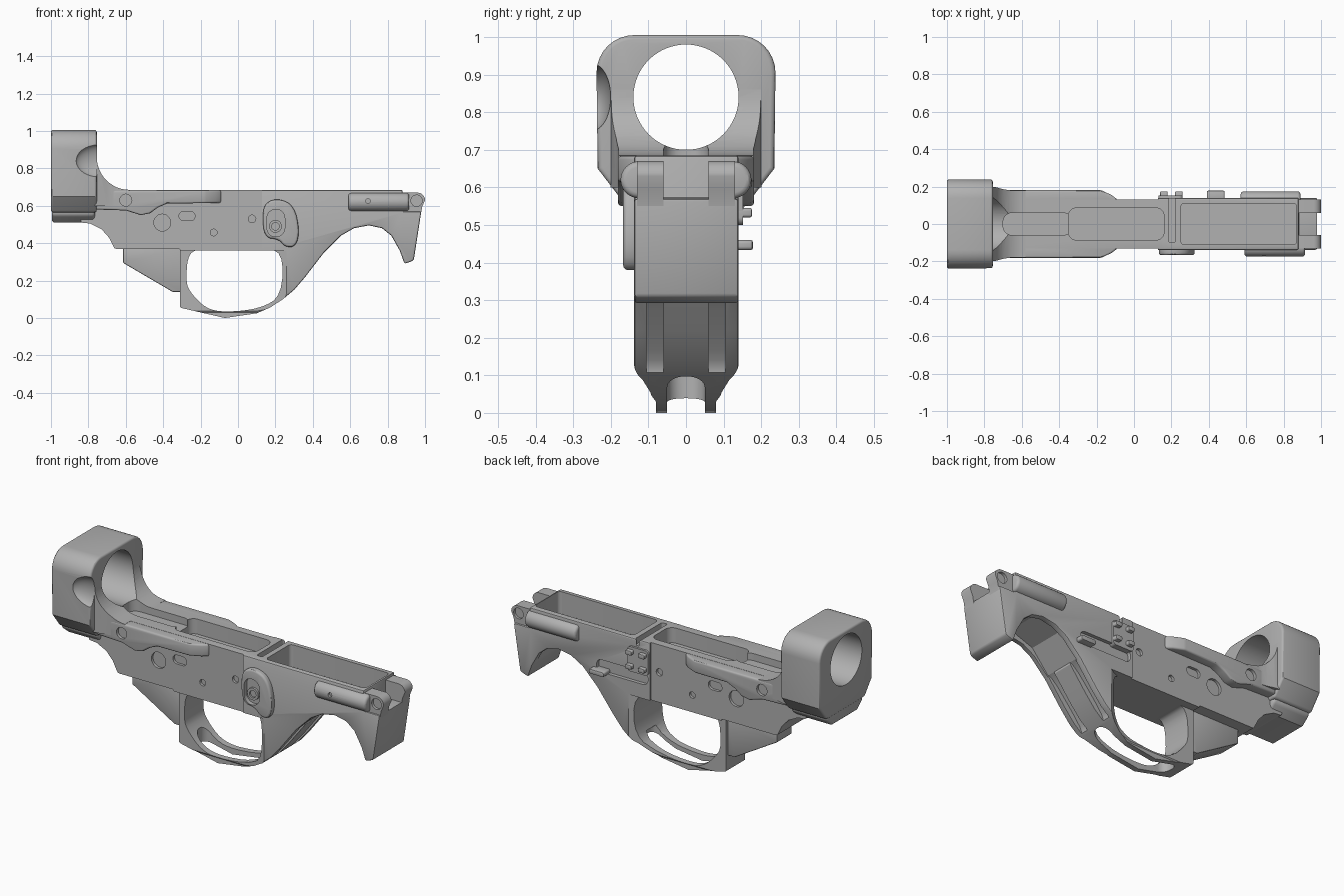
import bpy, bmesh, math
from mathutils import Matrix, Vector

default = bpy.data.objects.get("Cube")
if default:
    bpy.data.objects.remove(default, do_unlink=True)

metal = bpy.data.materials.new("satin grey")
metal.use_nodes = True
COLOUR = (0.44, 0.44, 0.44, 1)
metal.diffuse_color = COLOUR
metal.node_tree.nodes["Principled BSDF"].inputs["Base Color"].default_value = COLOUR


def finish(name, bm):
    bmesh.ops.recalc_face_normals(bm, faces=bm.faces)
    mesh = bpy.data.meshes.new(name)
    bm.to_mesh(mesh)
    bm.free()
    mesh.materials.append(metal)
    ob = bpy.data.objects.new(name, mesh)
    bpy.context.collection.objects.link(ob)
    return ob


def prism(name, pts, a, b, axis="y"):
    """Extrude a flat profile from a to b along an axis."""
    place = {"x": lambda p, t: (t, p[0], p[1]),
             "y": lambda p, t: (p[0], t, p[1]),
             "z": lambda p, t: (p[0], p[1], t)}[axis]
    bm = bmesh.new()
    near = [bm.verts.new(place(p, a)) for p in pts]
    far = [bm.verts.new(place(p, b)) for p in pts]
    bm.faces.new(near)
    bm.faces.new(far)
    n = len(pts)
    for i in range(n):
        j = (i + 1) % n
        bm.faces.new((near[i], near[j], far[j], far[i]))
    return finish(name, bm)


def pill(x0, x1, z0, z1, r, steps=8):
    """Rectangle outline with round corners."""
    out = []
    corners = ((x1 - r, z1 - r), (x0 + r, z1 - r), (x0 + r, z0 + r), (x1 - r, z0 + r))
    for k, (cx, cz) in enumerate(corners):
        for i in range(steps + 1):
            t = math.pi / 2 * (k + i / steps)
            out.append((cx + r * math.cos(t), cz + r * math.sin(t)))
    return out


def circle(cx, cz, r, n=40):
    return [(cx + r * math.cos(math.tau * i / n), cz + r * math.sin(math.tau * i / n)) for i in range(n)]


def soften(pts, rounds=2):
    """Corner-cut a closed outline into a smooth one."""
    for _ in range(rounds):
        pts = [tuple(Vector(p).lerp(Vector(q), f))
               for p, q in zip(pts, pts[1:] + pts[:1]) for f in (0.25, 0.75)]
    return pts


def bake(ob):
    dg = bpy.context.evaluated_depsgraph_get()
    mesh = bpy.data.meshes.new_from_object(ob.evaluated_get(dg))
    ob.modifiers.clear()
    ob.data = mesh


def bevel(ob, width, segments=3):
    mod = ob.modifiers.new("bevel", "BEVEL")
    mod.width, mod.segments, mod.limit_method = width, segments, "ANGLE"
    mod.angle_limit = math.radians(40)
    bake(ob)


def cut(ob, *cutters):
    for c in cutters:
        mod = ob.modifiers.new("cut", "BOOLEAN")
        mod.operation, mod.solver, mod.object = "DIFFERENCE", "EXACT", c
        bake(ob)
        bpy.data.objects.remove(c, do_unlink=True)


def bore():
    return prism("bore_cutter", circle(0, 0.84, 0.14, 64), -1.1, -0.5, "x")


# Main body silhouette
body = prism("main_body", [
    (-0.72, 0.685), (0.88, 0.685), (0.88, 0.57), (0.98, 0.57), (0.94, 0.31), (0.92, 0.3), (0.89, 0.29),
    (0.865, 0.36), (0.82, 0.44), (0.77, 0.48), (0.7, 0.495), (0.62, 0.48), (0.55, 0.44),
    (0.46, 0.35), (0.36, 0.22), (0.3, 0.15), (0.24, 0.1), (0.17, 0.055), (0.1, 0.025), (-0.07, 0),
    (-0.31, 0.055), (-0.31, 0.37), (-0.66, 0.37), (-0.69, 0.43), (-0.73, 0.475), (-0.79, 0.505),
    (-0.84, 0.51), (-0.84, 0.6)], -0.138, 0.14)
bevel(body, 0.008, 2)

# Finger opening and slotted floor
guard = soften([(-0.28, 0.19), (-0.265, 0.36), (-0.17, 0.36), (0.12, 0.36), (0.24, 0.36), (0.235, 0.12),
                (0.12, 0.05), (-0.07, 0.03), (-0.17, 0.05), (-0.25, 0.13)])
cut(body, prism("guard_cutter", guard, -0.3, 0.3),
    prism("floor_slot_cutter", pill(-0.24, 0.235, -0.05, 0.05, 0.045), -0.1, 0.13, "z"))

# Slimmer rear half, slim guard, tapered edges and grooves on the front strap
for s in (-1, 1):
    edge = [(s * 0.08, -0.05), (s * 0.08, 0.03), (s * 0.14, 0.11), (s * 0.2, 0.11), (s * 0.2, -0.05)]
    slim = [(-0.9, s * 0.085), (0.1, s * 0.085), (0.17, s * 0.095), (0.22, s * 0.115), (0.27, s * 0.145),
            (0.27, s * 0.3), (-0.9, s * 0.3)]
    groove = soften([(0.56, 0.36), (0.46, 0.38), (0.31, 0.21), (0.23, 0.1), (0.3, 0.08)])
    cut(body, prism("taper_cutter", edge, -0.5, 0.5, "x"),
        prism("slim_cutter", slim, -0.1, 0.36, "z"),
        prism("rear_step_cutter", pill(-0.9, 0.128, 0.3, 0.8, 0.002, 1), s * 0.13, s * 0.3),
        prism("strap_groove_cutter", groove, s * 0.06, s * 0.105))

# Shallow top recesses, and an underside hollow following the arch
cut(body,
    bore(),
    prism("front_recess_cutter", pill(0.25, 0.87, -0.11, 0.11, 0.02), 0.56, 0.8, "z"),
    prism("middle_recess_cutter", pill(-0.35, 0.16, -0.085, 0.085, 0.04), 0.6, 0.8, "z"),
    prism("rear_recess_cutter", pill(-0.7, -0.33, -0.06, 0.06, 0.05), 0.645, 0.8, "z"),
    prism("cross_groove_cutter", pill(0.185, 0.22, -0.1, 0.14, 0.01), 0.65, 0.8, "z"),
    prism("arch_cutter", [(0.45, 0.2), (0.46, 0.36), (0.56, 0.48), (0.7, 0.53), (0.81, 0.5),
                          (0.85, 0.4), (0.85, 0.2)], -0.11, 0.11))

# Blind surface dimples on both sides
for s in (-1, 1):
    for x, z, r in ((-0.405, 0.51, 0.045), (-0.13, 0.457, 0.018), (0.075, 0.53, 0.02)):
        cut(body, prism("dimple_cutter", circle(x, z, r, 28), s * 0.115, s * 0.2))
    cut(body, prism("oval_cutter", pill(-0.315, -0.23, 0.52, 0.57, 0.024), s * 0.115, s * 0.2))
cut(body, prism("side_recess_cutter", pill(0.14, 0.46, 0.44, 0.51, 0.03), 0.12, 0.2))

# Slim wedge behind the finger opening
wedge = prism("rear_wedge", [(-0.615, 0.38), (-0.3, 0.38), (-0.3, 0.14), (-0.35, 0.14), (-0.615, 0.295)],
              -0.068, 0.068)
bevel(wedge, 0.006, 2)

# Rear ring block with side scoop
ring = prism("rear_ring", [(-0.17, 0.565), (-0.235, 0.65)] +
             [(-p[0], p[1]) for p in pill(-0.238, 0.238, 0.6, 1.005, 0.1)[:18]] +
             [(0.235, 0.65), (0.17, 0.565)], -1, -0.755, "x")
bevel(ring, 0.012)
bm = bmesh.new()
bmesh.ops.create_uvsphere(bm, u_segments=40, v_segments=24, radius=1,
                          matrix=Matrix.Translation((-0.74, -0.25, 0.84)) @ Matrix.Diagonal((0.13, 0.05, 0.09, 1)))
cut(ring, finish("scoop_cutter", bm), bore())

# Keel under the ring
keel = prism("ring_keel", [(-0.11, 0.51), (0.11, 0.51), (0.16, 0.55), (0.16, 0.6), (-0.16, 0.6), (-0.16, 0.55)],
             -0.995, -0.765, "x")
bevel(keel, 0.015)

# Flared, curved shoulder joining the ring to the body
arc = [(-0.58 + 0.175 * math.cos(t), 0.86 + 0.175 * math.sin(t))
       for t in (math.pi * (1 + i / 24) for i in range(13))]
shoulder = prism("rear_shoulder", [(-0.765, 0.6), (-0.765, 0.86)] + arc + [(-0.58, 0.6)], -0.205, 0.205)
cut(shoulder, bore(), prism("shoulder_recess_cutter", pill(-0.7, -0.4, -0.06, 0.06, 0.05), 0.645, 0.72, "z"))
for s in (-1, 1):
    flare = [(-0.78, s * 0.203), (-0.74, s * 0.197), (-0.7, s * 0.186), (-0.66, s * 0.18), (-0.5, s * 0.18),
             (-0.5, s * 0.3), (-0.78, s * 0.3)]
    cut(shoulder, prism("flare_cutter", flare, 0.5, 1, "z"))

for s, side in ((-1, "right"), (1, "left")):
    # Raised shelf along the rear half
    shelf = prism(side + "_shelf", [
        (-0.76, 0.684), (-0.09, 0.684), (-0.09, 0.615), (-0.38, 0.612), (-0.43, 0.59), (-0.47, 0.56),
        (-0.52, 0.55), (-0.6, 0.575), (-0.76, 0.58)], s * 0.1, s * 0.181)
    cut(shelf, prism("sweep_cutter", [(-0.22, s * 0.19), (-0.17, s * 0.178), (-0.12, s * 0.155),
                                      (-0.08, s * 0.125), (0, s * 0.19)], 0.5, 0.8, "z"))
    bevel(shelf, 0.01)
    for part in (shelf, shoulder):
        cut(part, prism("shelf_dimple_cutter", circle(-0.6, 0.63, 0.032, 28), s * 0.165, s * 0.25))

    # Rounded side bar near the front, outside the wall only
    x0, x1 = ((0.59, 0.915), (0.57, 0.89))[s > 0]
    bar = prism(side + "_side_bar", circle(s * 0.125, 0.62, 0.049, 32), x0, x1, "x")
    bevel(bar, 0.015)
    cut(bar, prism("bar_inner_cutter", pill(0.5, 1, 0.5, 0.75, 0.01, 2), 0, s * 0.12))
    if s < 0:
        cut(bar, prism("bar_dimple_cutter", circle(0.695, 0.625, 0.012, 20), -0.3, -0.16))

    # Front ear with a blind dimple
    ear = prism(side + "_front_ear", [(0.87, 0.55), (0.977, 0.55), (0.985, 0.595)] +
                pill(0.87, 1, 0.585, 0.67, 0.04)[:9] + [(0.87, 0.67)], s * 0.06, s * 0.13)
    cut(ear, prism("ear_dimple_cutter", circle(0.955, 0.627, 0.03), s * 0.115, s * 0.2))

# Raised rim and button on the right side
rim = prism("right_button_rim", soften([(0.13, 0.56), (0.15, 0.62), (0.22, 0.64), (0.3, 0.6), (0.33, 0.47),
                                       (0.31, 0.38), (0.25, 0.38), (0.22, 0.42), (0.14, 0.43)]), -0.167, -0.12)
bevel(rim, 0.012)
cut(rim, prism("rim_cutter", pill(0.155, 0.25, 0.435, 0.58, 0.045), -0.3, -0.143))
button = prism("right_button", circle(0.2, 0.49, 0.034), -0.155, -0.13)
cut(button, prism("button_dimple_cutter", circle(0.2, 0.49, 0.02), -0.2, -0.146))

# Small left-side ears and bump
for z in (0.52, 0.6):
    for x in (0.14, 0.22):
        bevel(prism("left_side_ear", pill(x, x + 0.04, z, z + 0.025, 0.008), 0.12, 0.175), 0.004, 2)
prism("left_ear_base", pill(0.13, 0.26, 0.5, 0.64, 0.02), 0.12, 0.152)
bevel(prism("left_bump", pill(0.39, 0.485, 0.433, 0.46, 0.01), 0.115, 0.178), 0.006, 2)

# Smooth shading with sharp edges kept
bpy.ops.object.select_all(action="DESELECT")
for ob in bpy.context.scene.objects:
    if ob.type == "MESH" and metal.name in ob.data.materials:
        ob.select_set(True)
        bpy.context.view_layer.objects.active = ob
bpy.ops.object.shade_smooth_by_angle(angle=math.radians(30))
